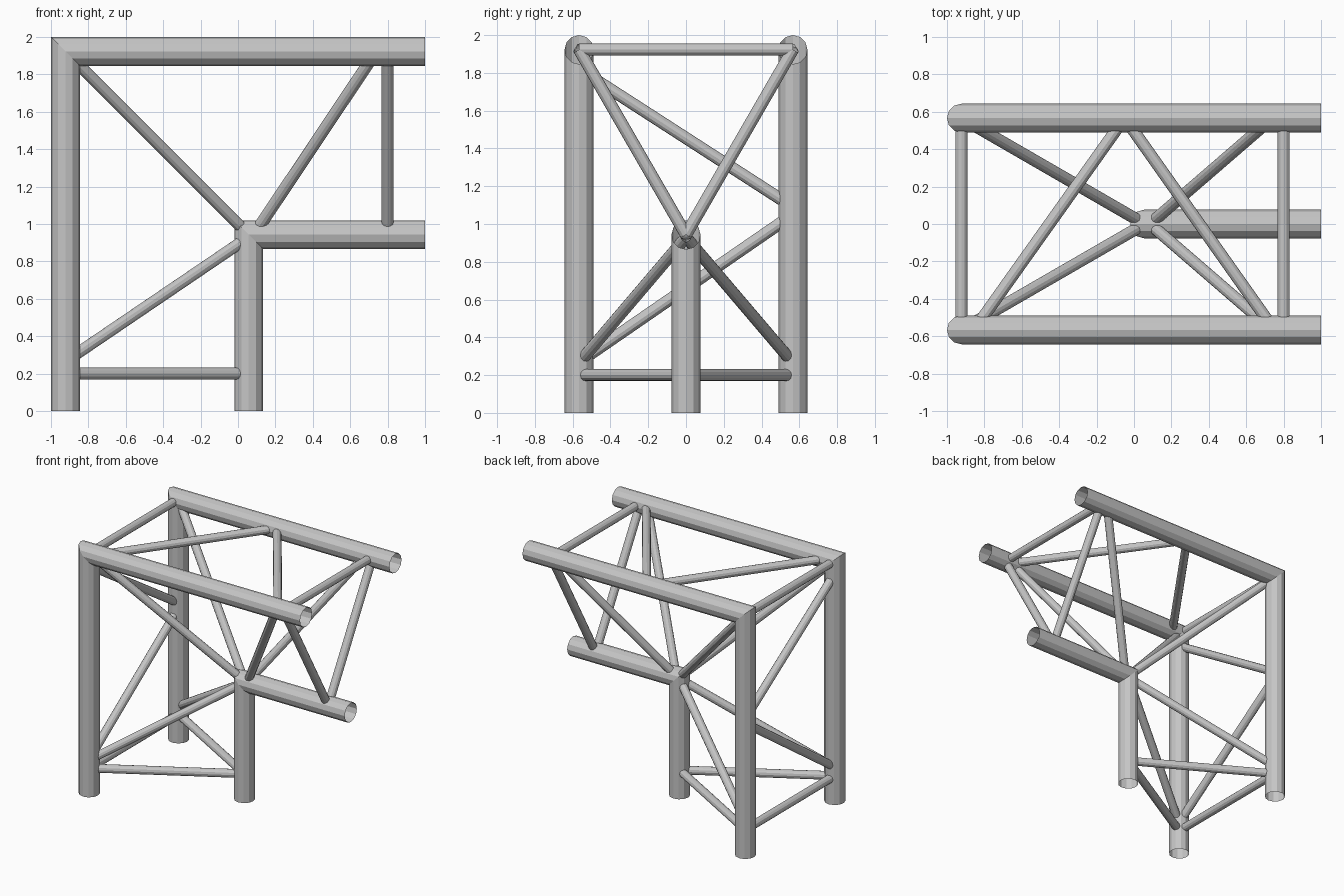
import bpy, bmesh
from math import cos, sin, pi
from mathutils import Vector

cube = bpy.data.objects.get("Cube")
if cube:
    bpy.data.objects.remove(cube, do_unlink=True)

SIDES = 12
R = 0.077            # main tube radius
r = 0.032            # brace radius
OX, OY, OZ = -0.923, 0.566, 1.923   # outer corner axes
IX, IZ = 0.057, 0.943               # inner corner axes

metal = bpy.data.materials.new("light_grey_metal")
metal.use_nodes = True
grey = (0.56, 0.56, 0.56, 1)
metal.diffuse_color = grey
metal.node_tree.nodes["Principled BSDF"].inputs["Base Color"].default_value = grey


def tube(name, rings):
    """Open tube skinned over a list of rings."""
    bm = bmesh.new()
    loops = [[bm.verts.new(p) for p in ring] for ring in rings]
    for a, b in zip(loops, loops[1:]):
        for i in range(SIDES):
            j = (i + 1) % SIDES
            bm.faces.new((a[i], a[j], b[j], b[i]))
    mesh = bpy.data.meshes.new(name)
    bm.to_mesh(mesh)
    bm.free()
    mesh.materials.append(metal)
    obj = bpy.data.objects.new(name, mesh)
    bpy.context.collection.objects.link(obj)


def chord(name, x, y, z):
    """Column and rail joined by a mitred corner, open at both ends."""
    ring = [(R * cos(2 * pi * i / SIDES), R * sin(2 * pi * i / SIDES)) for i in range(SIDES)]
    tube(name, [
        [(x + c, y + s, 0) for c, s in ring],
        [(x + c, y + s, z - c) for c, s in ring],
        [(1, y + s, z - c) for c, s in ring],
    ])


def brace(name, start, end):
    a, b = Vector(start), Vector(end)
    turn = (b - a).to_track_quat('Z', 'Y')
    ring = [turn @ Vector((r * cos(2 * pi * i / SIDES), r * sin(2 * pi * i / SIDES), 0))
            for i in range(SIDES)]
    tube(name, [[a + p for p in ring], [b + p for p in ring]])


# Three main tubes
chord("front_chord", OX, -OY, OZ)
chord("back_chord", OX, OY, OZ)
chord("inner_chord", IX, 0, IZ)

# Braces from the inner chord to each outer chord
for side, y in (("front", -OY), ("back", OY)):
    brace(side + "_foot_brace", (OX, y, 0.2), (IX, 0, 0.2))
    brace(side + "_leg_diagonal", (OX, y, 0.265), (IX, 0, 0.93))
    brace(side + "_corner_diagonal", (OX, y, OZ), (IX, 0, IZ))
    brace(side + "_rail_diagonal", (0.085, 0, IZ), (0.74, y, OZ))
    brace(side + "_end_brace", (0.8, 0, IZ), (0.8, y, OZ))

# Cross braces between the two outer chords
for name, x, z in (("foot", OX, 0.2), ("corner", OX, OZ), ("end", 0.8, OZ)):
    brace(name + "_cross_brace", (x, -OY, z), (x, OY, z))

# Zigzag between the columns and between the rails
brace("lower_column_zigzag", (OX, -OY, 0.27), (OX, OY, 1.05))
brace("upper_column_zigzag", (OX, OY, 1.09), (OX, -OY, 1.82))
brace("inner_rail_zigzag", (-0.855, -OY, OZ), (-0.05, OY, OZ))
brace("outer_rail_zigzag", (-0.05, OY, OZ), (0.75, -OY, OZ))
